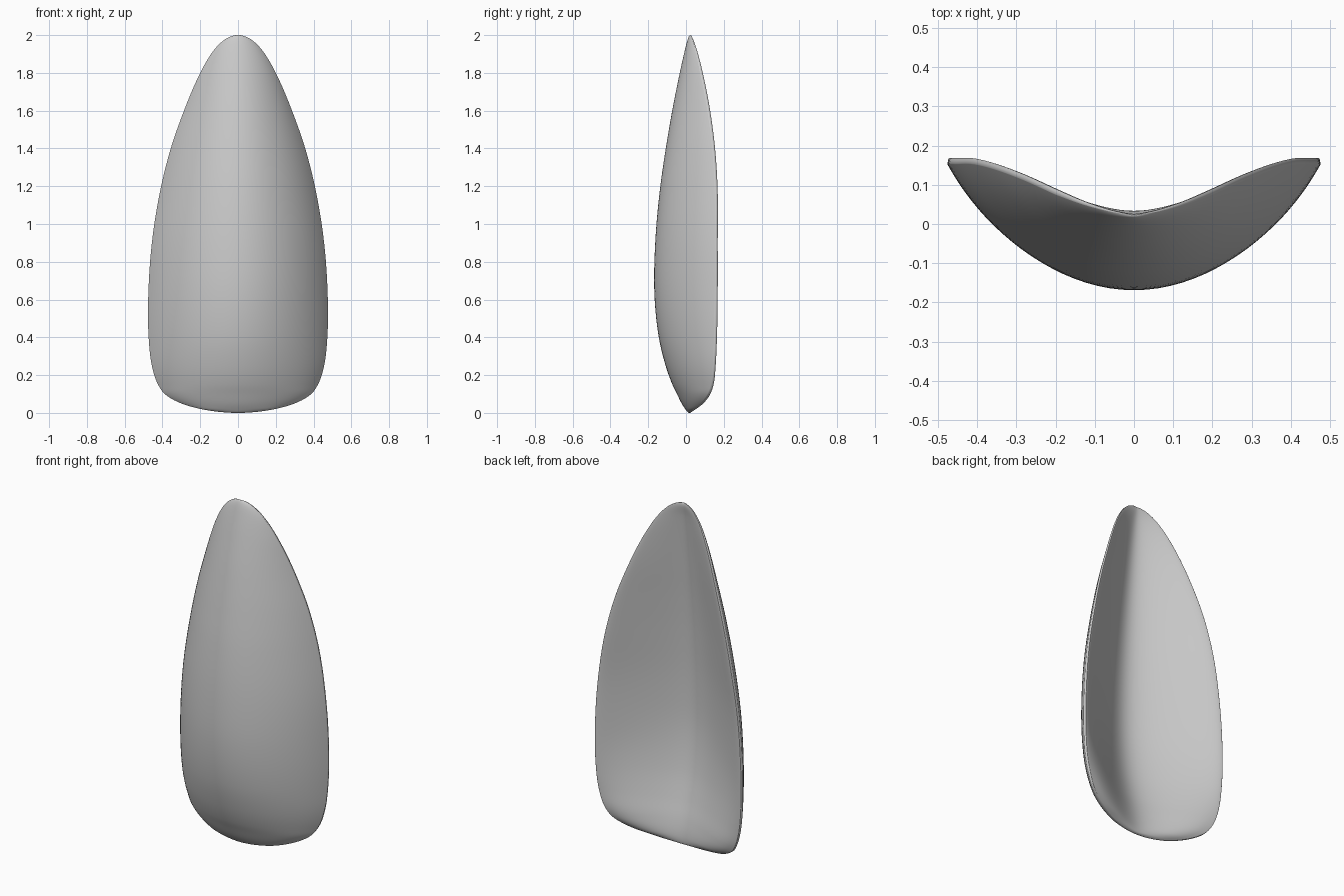
import bpy
import bmesh
import math
from mathutils import Vector

default_cube = bpy.data.objects.get("Cube")
if default_cube:
    bpy.data.objects.remove(default_cube, do_unlink=True)

# Stations from base to tip: height, half width, front y, back y, rim y
STATIONS = [Vector(row) for row in (
    (0, 0, .018, .018, .018),
    (.004, .085, .009, .028, .028),
    (.02, .195, -.004, .033, .052),
    (.05, .3, -.023, .033, .091),
    (.1, .388, -.048, .026, .129),
    (.15, .423, -.072, .015, .146),
    (.25, .456, -.108, -.012, .157),
    (.4, .473, -.144, -.046, .164),
    (.65, .474, -.168, -.075, .168),
    (.9, .456, -.163, -.076, .168),
    (1.2, .407, -.136, -.06, .167),
    (1.4, .356, -.107, -.043, .154),
    (1.6, .286, -.073, -.022, .128),
    (1.8, .2, -.033, .001, .089),
    (1.92, .128, -.006, .016, .058),
    (1.98, .065, .01, .026, .037),
    (2, 0, .022, .022, .022),
)]
ANGLES = [math.acos(1 - s[0]) for s in STATIONS]
STEPS_PER_STATION = 5
HALF_STEPS = 24


def tangent(i):
    """Rate of change of the stations with angle along the shell."""
    if i == 0 or i == len(STATIONS) - 1:
        a, b = max(i - 1, 0), min(i + 1, len(STATIONS) - 1)
        return (STATIONS[b] - STATIONS[a]) / (ANGLES[b] - ANGLES[a])
    before, after = ANGLES[i] - ANGLES[i - 1], ANGLES[i + 1] - ANGLES[i]
    slope_before = (STATIONS[i] - STATIONS[i - 1]) / before
    slope_after = (STATIONS[i + 1] - STATIONS[i]) / after
    return (slope_before * after + slope_after * before) / (before + after)


def smooth_station(i, t):
    """Hermite blend between two neighbouring stations."""
    span = ANGLES[i + 1] - ANGLES[i]
    blend = t * t * (3 - 2 * t)
    station = (STATIONS[i].lerp(STATIONS[i + 1], blend)
               + tangent(i) * span * t * (1 - t) ** 2
               - tangent(i + 1) * span * t * t * (1 - t))
    station[0] = 1 - math.cos(ANGLES[i] + span * t)
    return station


def front_y(u, front, rim):
    return front + (rim - front) * u * u * (.87 + .13 * u ** 6)


def back_y(u, back, rim, z):
    """Rounded V rolling into the rim, fuller towards the base."""
    valley = (math.hypot(u, .25) - .25) / (math.hypot(1, .25) - .25)
    valley = 1.05 * valley - .05 * u ** 20
    s = min(u / .9, 1)
    fullness = max(0, 1 - z / .6) ** 2
    shape = valley + (s * s * (3 - 2 * s) - valley) * fullness
    return back + (rim - back) * shape


def section(station):
    """Closed crescent: convex front, hollow back, softly rounded rims."""
    z, width, front, back, rim = station
    lip = .014 * min(1, width / .2)
    us = [math.sin(math.pi / 2 * i / HALF_STEPS) for i in range(-HALF_STEPS, HALF_STEPS + 1)]
    points = [(u * width, front_y(abs(u), front, rim - lip), z) for u in us]
    for u in reversed(us):
        inset = 1 - .006 * abs(u) ** 20
        points.append((u * width * inset, back_y(abs(u), back, rim, z), z))
    return points


# Curved shell lofted through the sections
bm = bmesh.new()
rings = []
for index in range(len(STATIONS) - 1):
    for step in range(STEPS_PER_STATION):
        station = smooth_station(index, step / STEPS_PER_STATION)
        rings.append([bm.verts.new(p) for p in section(station)])
rings.append([bm.verts.new(p) for p in section(STATIONS[-1])])

for low, high in zip(rings, rings[1:]):
    for i in range(len(low)):
        j = (i + 1) % len(low)
        bm.faces.new((low[i], low[j], high[j], high[i]))

bmesh.ops.remove_doubles(bm, verts=bm.verts, dist=.0002)
bmesh.ops.recalc_face_normals(bm, faces=bm.faces)
for face in bm.faces:
    face.smooth = True
mesh = bpy.data.meshes.new("curved_shell")
bm.to_mesh(mesh)
bm.free()

shell = bpy.data.objects.new("curved_shell", mesh)
bpy.context.collection.objects.link(shell)

# Plain grey finish
grey = bpy.data.materials.new("light_grey")
grey.use_nodes = True
colour = (.6, .6, .6, 1)
grey.diffuse_color = colour
grey.node_tree.nodes["Principled BSDF"].inputs["Base Color"].default_value = colour
mesh.materials.append(grey)
